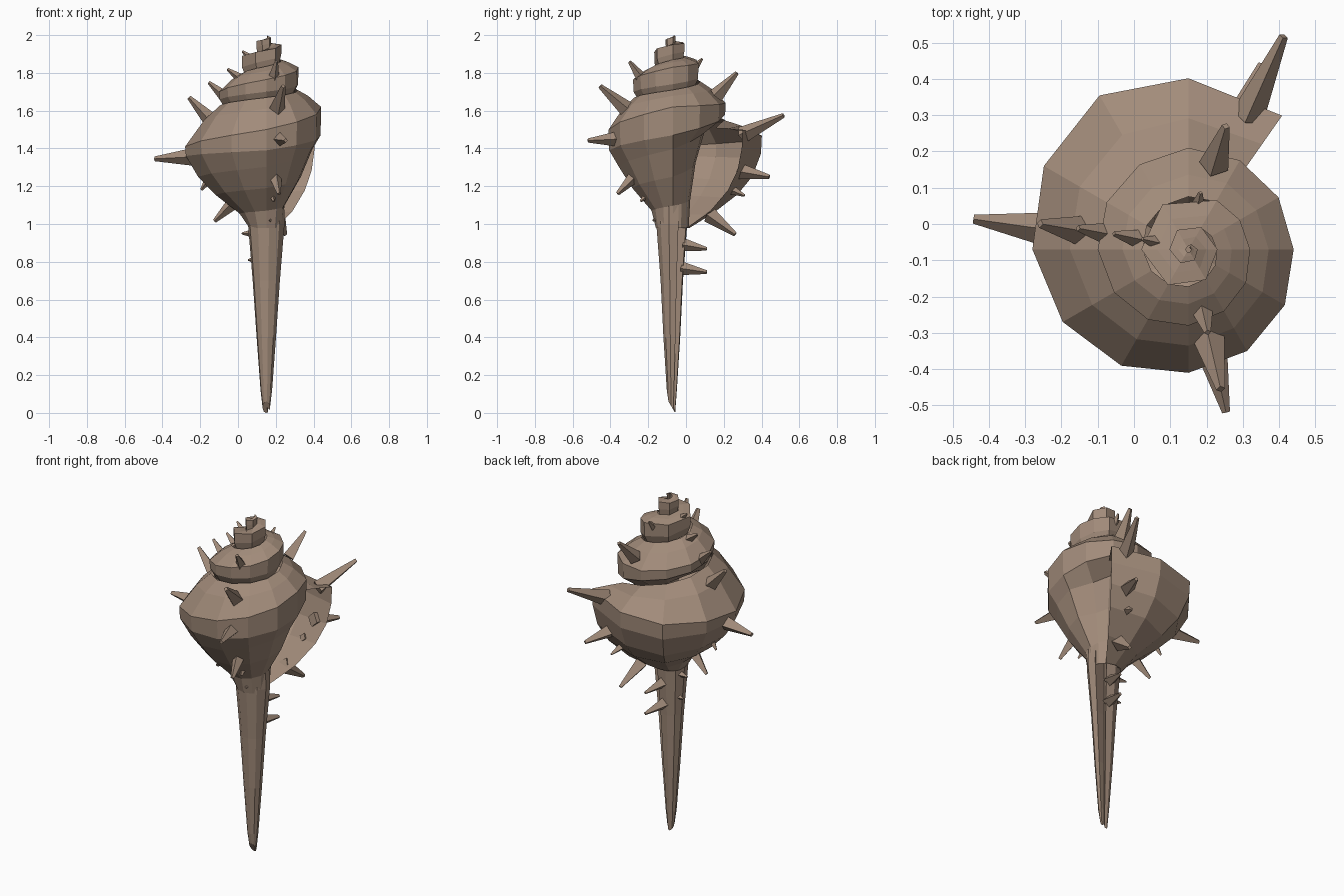
import bpy, bmesh, math
from mathutils import Vector

if "Cube" in bpy.data.objects:
    bpy.data.objects.remove(bpy.data.objects["Cube"])

AX, AY = 0.15, -0.07          # coiling axis

mat = bpy.data.materials.new("shell_brown")
mat.diffuse_color = (0.36, 0.26, 0.195, 1)
mat.use_nodes = True
mat.node_tree.nodes["Principled BSDF"].inputs["Base Color"].default_value = mat.diffuse_color


def finish(name, bm):
    bmesh.ops.recalc_face_normals(bm, faces=bm.faces)
    me = bpy.data.meshes.new(name)
    bm.to_mesh(me)
    bm.free()
    me.materials.append(mat)
    ob = bpy.data.objects.new(name, me)
    bpy.context.collection.objects.link(ob)


def polar(r, deg, z):
    a = math.radians(deg)
    return Vector((AX + r * math.cos(a), AY + r * math.sin(a), z))


def loft(bm, rings, closed):
    rows = [[bm.verts.new(p) for p in ring] for ring in rings]
    for a, b in zip(rows, rows[1:]):
        n = len(a)
        for i in range(n if closed else n - 1):
            j = (i + 1) % n
            bm.faces.new((a[i], a[j], b[j], b[i]))
    return rows


def lookup(table, key):
    for p, q in zip(table, table[1:]):
        if key <= q[0]:
            t = (key - p[0]) / (q[0] - p[0])
            return [u + (v - u) * t for u, v in zip(p[1:], q[1:])]
    return table[-1][1:]


# degrees back from the lip: widest radius, upper and lower shoulder height
GROWTH = [(0, .45, 1.5, 1.4), (65, .49, 1.44, 1.35), (125, .43, 1.41, 1.36),
          (215, .34, 1.5, 1.39), (305, .29, 1.62, 1.47), (395, .28, 1.64, 1.58),
          (485, .25, 1.7, 1.66), (665, .17, 1.83, 1.74), (845, .13, 1.89, 1.83),
          (1025, .08, 1.95, 1.9), (1500, .008, 2, 1.99)]


def section(b):
    R, zu, zl = lookup(GROWTH, b)
    Rn, _, zn = lookup(GROWTH, b + 360)        # whorl above
    rs, zs = Rn * .97, max(zn - .03, zu + .005)
    f = max(0, 1 - b / 90)                     # lip flare
    g = 1 if 320 < b < 460 else 0              # hollowed wall inside the aperture
    z1 = zl - max(.11 * R / .43, .05)
    drop = (.98 if b < 450 else z1 - .1 * R / .43) - z1
    prof = [(rs, zs), (rs + (R - rs) * .45, zs - (zs - zu) * .35), (R, zu),
            (R * .99, zl), (R * (.84 + .09 * f - .22 * g), z1),
            (R * (.63 + .16 * f - .2 * g), z1 + drop * .35),
            (R * (.33 + .2 * f), z1 + drop * .72),
            (min(.09, R * .3), z1 + drop)]
    return [polar(r, 55 + b, z) for r, z in prof]


# coiled whorls, open at the aperture
steps = [0] + list(range(35, 700, 30)) + list(range(725, 1500, 60))
bm = bmesh.new()
rows = loft(bm, [section(b) for b in steps], False)
bm.faces.new(rows[-1])
finish("whorls", bm)

# long siphonal canal with an open slit: height, radius in x, radius in y
CANAL = [(1.36, .05, .05), (1.15, .095, .085), (1, .098, .083),
         (.7, .073, .06), (.4, .052, .045), (.12, .031, .027), (.03, .02, .018)]
rings = []
for z, rx, ry in CANAL:
    ring = []
    for i in range(10):
        a = math.radians(65 + i * 320 / 9)
        dy = ry * math.sin(a)
        tilt = dy * 1.7 if z < .1 else 0       # slanted tip
        ring.append((AX + rx * math.cos(a), AY - .005 + dy, max(0, z - tilt)))
    ring.append((AX + .1 * rx, AY + .1 * ry, z))       # groove bottom
    rings.append(ring)
bm = bmesh.new()
rows = loft(bm, rings, True)
bm.faces.new(rows[0])
bm.faces.new(rows[-1])
finish("siphonal_canal", bm)


def spine_row(name, angle, twist, spines):
    """Square tapered spines; each has base radius and height, tip radius and height."""
    bm = bmesh.new()
    for r0, z0, r1, z1 in spines:
        deg = angle + twist * r1
        a, b = polar(r0, deg, z0), polar(r1, deg, z1)
        d = b - a
        m = d.to_track_quat('Z', 'Y').to_matrix().to_4x4()
        m.translation = (a + b) / 2
        w = min(.046, .01 + .19 * d.length)
        bmesh.ops.create_cone(bm, cap_ends=True, segments=4, radius1=w,
                              radius2=w * .27, depth=d.length, matrix=m)
    finish(name, bm)


# lip rib, from spire down to canal
spine_row("lip_spines", 82, -25, [
    (.12, 1.83, .16, 1.875), (.24, 1.68, .355, 1.8), (.4, 1.47, .643, 1.575),
    (.38, 1.28, .55, 1.25), (.33, 1.18, .4, 1.15), (.2, 1.05, .345, .945),
    (.06, .89, .185, .868), (.05, .765, .185, .745)])
# left rib
spine_row("left_spines", 166, 10, [
    (.09, 1.88, .13, 1.915), (.14, 1.77, .21, 1.82), (.22, 1.67, .31, 1.75),
    (.29, 1.54, .415, 1.67), (.4, 1.355, .598, 1.345), (.3, 1.25, .35, 1.18),
    (.17, 1.12, .28, 1.015), (.08, .95, .133, .95), (.07, .81, .1, .81)])
# front rib
spine_row("front_spines", -77, 0, [
    (.16, 1.76, .235, 1.86), (.24, 1.6, .395, 1.73), (.3, 1.45, .461, 1.442),
    (.19, 1.27, .3, 1.16), (.12, 1.17, .175, 1.12), (.07, 1.02, .11, 1.02)])
